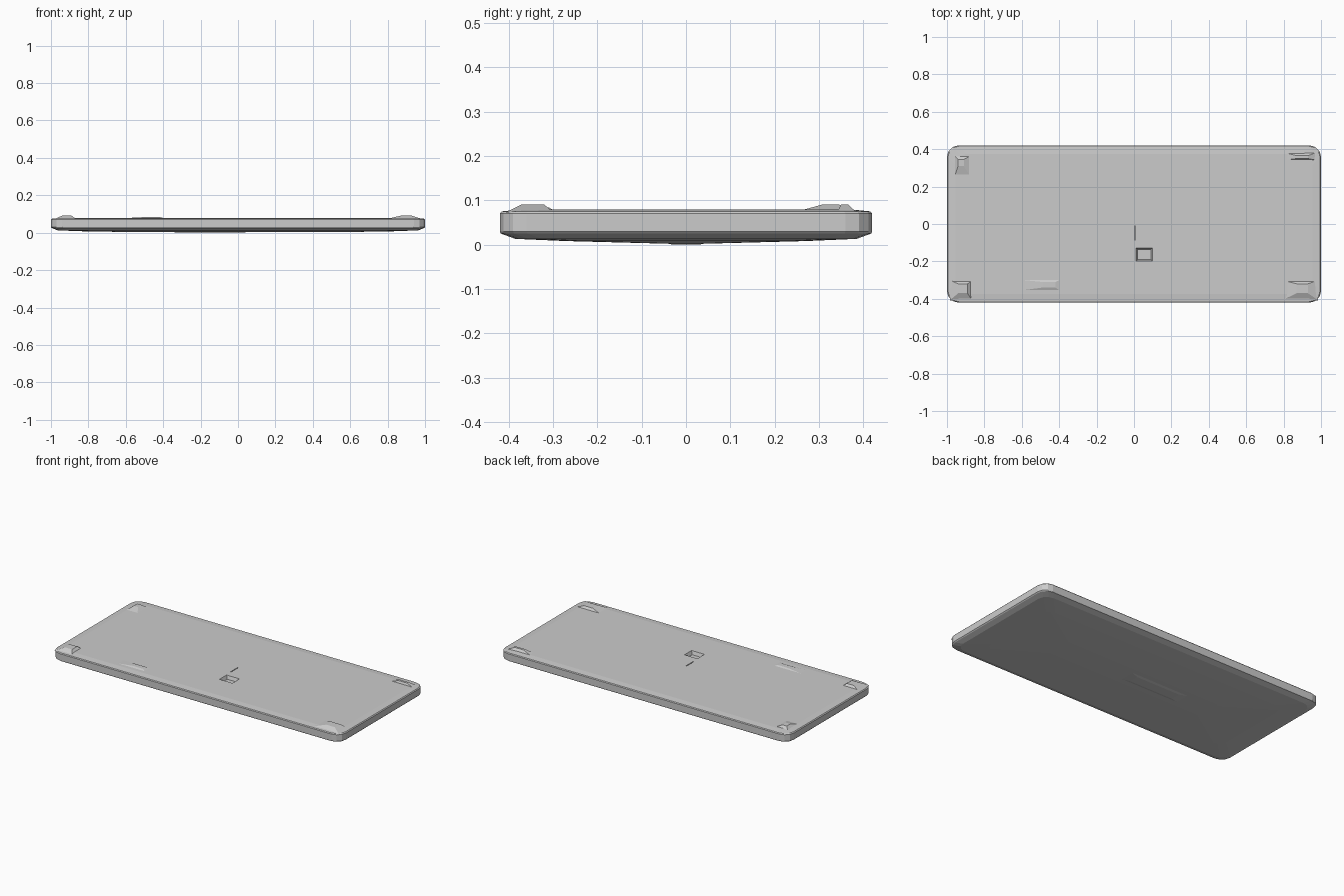
import bpy, bmesh, math

if "Cube" in bpy.data.objects:
    bpy.data.objects.remove(bpy.data.objects["Cube"])


def mesh_object(name, bm):
    bmesh.ops.recalc_face_normals(bm, faces=bm.faces)
    me = bpy.data.meshes.new(name)
    bm.to_mesh(me)
    bm.free()
    ob = bpy.data.objects.new(name, me)
    bpy.context.collection.objects.link(ob)
    return ob


def loft(name, rings):
    bm = bmesh.new()
    loops = [[bm.verts.new(p) for p in ring] for ring in rings]
    n = len(loops[0])
    for a, b in zip(loops, loops[1:]):
        for i in range(n):
            j = (i + 1) % n
            bm.faces.new((a[i], a[j], b[j], b[i]))
    bm.faces.new(loops[0][::-1])
    bm.faces.new(loops[-1])
    return mesh_object(name, bm)


def rounded_rect(hx, hy, r, z, steps=3):
    pts = []
    for k, (sx, sy) in enumerate([(1, 1), (-1, 1), (-1, -1), (1, -1)]):
        for s in range(steps + 1):
            a = math.pi / 2 * (k + s / steps)
            pts.append((sx * (hx - r) + r * math.cos(a),
                        sy * (hy - r) + r * math.sin(a), z))
    return pts


def rect(x0, x1, y0, y1, z):
    return [(x0, y0, z), (x1, y0, z), (x1, y1, z), (x0, y1, z)]


# Thin slab with softened top rim and shallow domed underside
slab = loft("slab", [rounded_rect(*p) for p in [
    (0.55, 0.08, 0.03, 0.003),
    (0.85, 0.27, 0.05, 0.008),
    (0.965, 0.385, 0.06, 0.013),
    (0.995, 0.418, 0.06, 0.025),
    (1.0, 0.42, 0.06, 0.030),
    (1.0, 0.42, 0.06, 0.070),
    (0.995, 0.416, 0.06, 0.075),
    (0.955, 0.375, 0.06, 0.079)]])

# Shallow pit and slit in the top
cutters = [
    loft("pit_cutter", [rect(0.02, 0.09, -0.19, -0.135, 0.058),
                        rect(0.0, 0.11, -0.205, -0.12, 0.10)]),
    loft("slit_cutter", [rect(0.003, 0.008, -0.085, -0.01, 0.06),
                         rect(0.003, 0.008, -0.085, -0.01, 0.10)])]
for c in cutters:
    mod = slab.modifiers.new(c.name, 'BOOLEAN')
    mod.operation = 'DIFFERENCE'
    mod.object = c
    mod.solver = 'EXACT'
    c.hide_render = True
    c.hide_viewport = True

# Low raised bumps near the corners: base rectangle, top rectangle
bumps = {
    "front_left_bump": ((-0.985, -0.865, -0.408, -0.30), (-0.94, -0.89, -0.37, -0.32)),
    "front_right_bump": ((0.79, 0.985, -0.408, -0.30), (0.87, 0.93, -0.37, -0.32)),
    "back_left_bump": ((-0.965, -0.865, 0.24, 0.37), (-0.94, -0.91, 0.31, 0.345)),
    "back_right_bump": ((0.79, 0.98, 0.34, 0.385), (0.87, 0.93, 0.35, 0.365)),
}
for name, (base, top) in bumps.items():
    loft(name, [rect(*base, 0.072), rect(*top, 0.091)])

# Faint swelling along the front edge
loft("front_swelling", [rect(-0.64, -0.39, -0.36, -0.295, 0.076),
                        rect(-0.49, -0.42, -0.34, -0.31, 0.084)])

# Small foot that reaches the ground
loft("underside_foot", [rect(-0.3, 0.0, -0.03, 0.03, 0.0),
                        rect(-0.4, 0.1, -0.06, 0.06, 0.006)])
